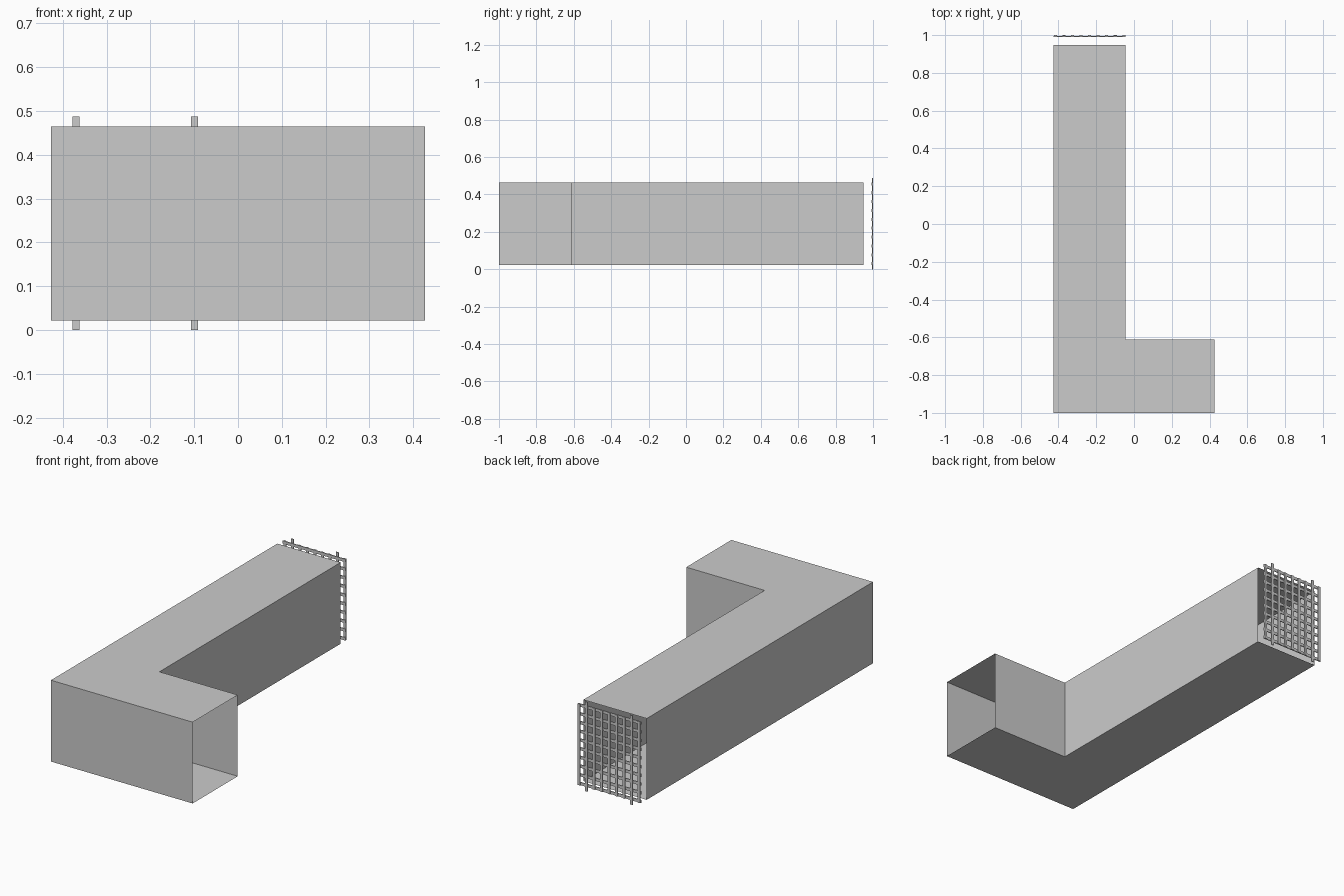
import bpy, bmesh
from mathutils import Matrix, Vector

if "Cube" in bpy.data.objects:
    bpy.data.objects.remove(bpy.data.objects["Cube"])

Z0, Z1 = 0.022, 0.465
XL, XI, XR = -0.427, -0.045, 0.427
YF, YI, YB = -1.0, -0.612, 0.948


def finish(bm, name):
    me = bpy.data.meshes.new(name)
    bm.to_mesh(me)
    bm.free()
    ob = bpy.data.objects.new(name, me)
    bpy.context.collection.objects.link(ob)
    return ob


def bar(bm, x0, x1, y0, y1, z0, z1):
    m = Matrix.Translation(((x0 + x1) / 2, (y0 + y1) / 2, (z0 + z1) / 2))
    m = m @ Matrix.Diagonal((x1 - x0, y1 - y0, z1 - z0, 1))
    bmesh.ops.create_cube(bm, size=1, matrix=m)


# L-shaped sheet duct, open at the right-hand and back ends
outline = [(XL, YF), (XR, YF), (XR, YI), (XI, YI), (XI, YB), (XL, YB)]
open_ends = {1, 4}
bm = bmesh.new()
low = [bm.verts.new((x, y, Z0)) for x, y in outline]
top = [bm.verts.new((x, y, Z1)) for x, y in outline]
bm.faces.new(low[::-1])
bm.faces.new(top)
for i in range(6):
    if i not in open_ends:
        j = (i + 1) % 6
        bm.faces.new((low[i], low[j], top[j], top[i]))
finish(bm, "duct")

# Grille standing just off the back end; two uprights extend as mounting tabs
W, Y0, YM, Y1 = 0.016, 0.991, 0.9955, 1.0
COLS, ROWS = 9, 10
bm = bmesh.new()
for i in range(COLS):
    x = -0.415 + i * 0.0451
    tall = i in (1, COLS - 2)
    bar(bm, x - W / 2, x + W / 2, YM, Y1,
        0.0 if tall else Z0, 0.487 if tall else Z1)
finish(bm, "grille_uprights")

bm = bmesh.new()
for i in range(ROWS):
    z = Z0 + W / 2 + i * (Z1 - Z0 - W) / (ROWS - 1)
    bar(bm, XL, XI, Y0, YM, z - W / 2, z + W / 2)
finish(bm, "grille_crossbars")
